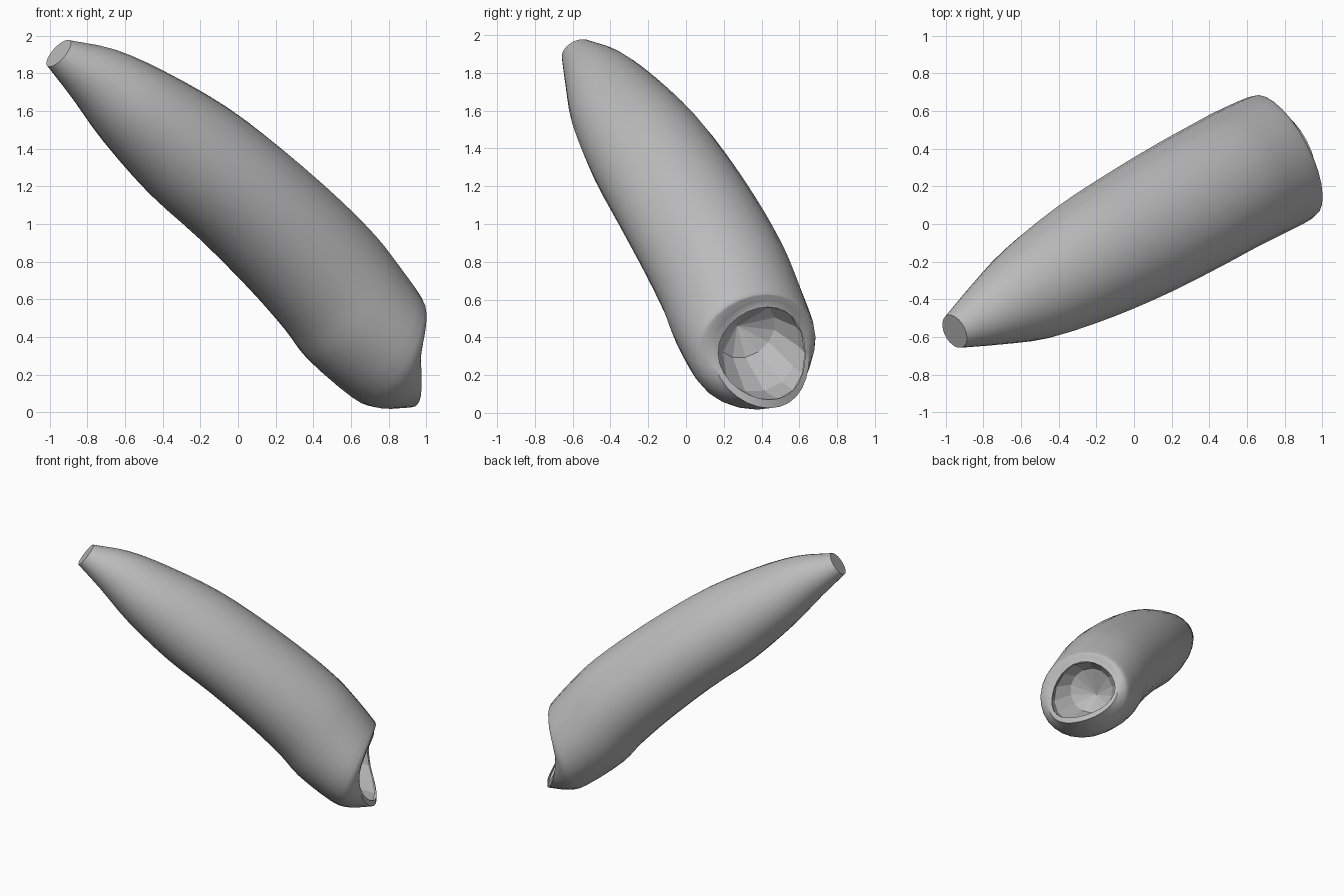
import bpy, bmesh, math
from mathutils import Vector

old = bpy.data.objects.get("Cube")
if old:
    bpy.data.objects.remove(old, do_unlink=True)

grey = bpy.data.materials.new("plain_grey")
grey.use_nodes = True
grey.diffuse_color = (0.5, 0.5, 0.5, 1)
grey.node_tree.nodes["Principled BSDF"].inputs["Base Color"].default_value = grey.diffuse_color

# Horizontal directions: along the tube and across it
ALONG = Vector((0.885, 0.464, 0))
ACROSS = Vector((-0.464, 0.885, 0))
UP = Vector((0, 0, 1))

# Sections: centre along, centre height, lean, half height,
# half width, sideways offset, pull-back of the sides
BODY = [
    (-1.11, 1.907, .055, .071, .094, -.063, 0),
    (-.894, 1.793, .105, .137, .182, -.064, 0),
    (-.65, 1.619, .15, .196, .268, -.065, 0),
    (-.324, 1.386, .187, .245, .328, -.058, 0),
    (0, 1.15, .196, .256, .357, -.054, 0),
    (.309, .897, .204, .267, .368, -.047, 0),
    (.529, .691, .21, .275, .369, -.043, 0),
    (.663, .537, .211, .276, .371, -.044, 0),
    (.85, .36, .15, .29, .365, -.05, 0),
    (.925, .32, .085, .3, .335, -.045, -.025),
    (1.01, .305, -.01, .28, .285, -.035, -.08),
]
LIP = (1.01, .315, -.01, .245, .26, -.035, -.08)
CUP = [
    (1, .315, -.01, .25, .265, -.035, -.08),
    (.9, .35, .04, .24, .26, -.04, -.03),
    (.76, .44, .08, .15, .17, -.04, 0),
]


def ring_points(section, sides):
    a, z, lean, high, wide, off, pull = section
    points = []
    for i in range(sides):
        t = math.tau * i / sides
        c, s = math.cos(t), math.sin(t)
        points.append(ALONG * (a + lean * s + pull * c * c)
                      + ACROSS * (off + wide * c) + UP * (z + high * s))
    return points


def smooth_sections(rows, steps):
    """Blend smoothly through the given sections."""
    rows = [Vector(r) for r in rows]
    padded = [rows[0] * 2 - rows[1]] + rows + [rows[-1] * 2 - rows[-2]]
    result = []
    for p, q, r, s in zip(padded, padded[1:], padded[2:], padded[3:]):
        for k in range(steps):
            t = k / steps
            result.append(q + (r - p) * (t / 2) + (p * 2 - q * 5 + r * 4 - s) * (t * t / 2)
                          + (q * 3 - p - r * 3 + s) * (t ** 3 / 2))
    return result + [rows[-1]]


def loft(name, sections, sides, start_cap=False, apex=None):
    bm = bmesh.new()
    rings = [[bm.verts.new(p) for p in ring_points(s, sides)] for s in sections]
    for lower, upper in zip(rings, rings[1:]):
        for i in range(sides):
            j = (i + 1) % sides
            bm.faces.new((lower[i], lower[j], upper[j], upper[i]))
    if start_cap:
        bm.faces.new(rings[0][::-1])
    if apex:
        tip = bm.verts.new(apex)
        for i in range(sides):
            bm.faces.new((rings[-1][i], rings[-1][(i + 1) % sides], tip))
    mesh = bpy.data.meshes.new(name)
    bm.to_mesh(mesh)
    bm.free()
    mesh.materials.append(grey)
    obj = bpy.data.objects.new(name, mesh)
    bpy.context.collection.objects.link(obj)
    return obj


# Tapered outer body with its rim
body = loft("tapered_body", smooth_sections(BODY, 3) + [Vector(LIP)], 28, start_cap=True)
bpy.ops.object.select_all(action="DESELECT")
body.select_set(True)
bpy.context.view_layer.objects.active = body
bpy.ops.object.shade_smooth_by_angle(angle=math.radians(40))

# Faceted hollow inside the wide end
loft("inner_hollow", CUP, 14, apex=ALONG * .66 - ACROSS * .04 + UP * .46)
